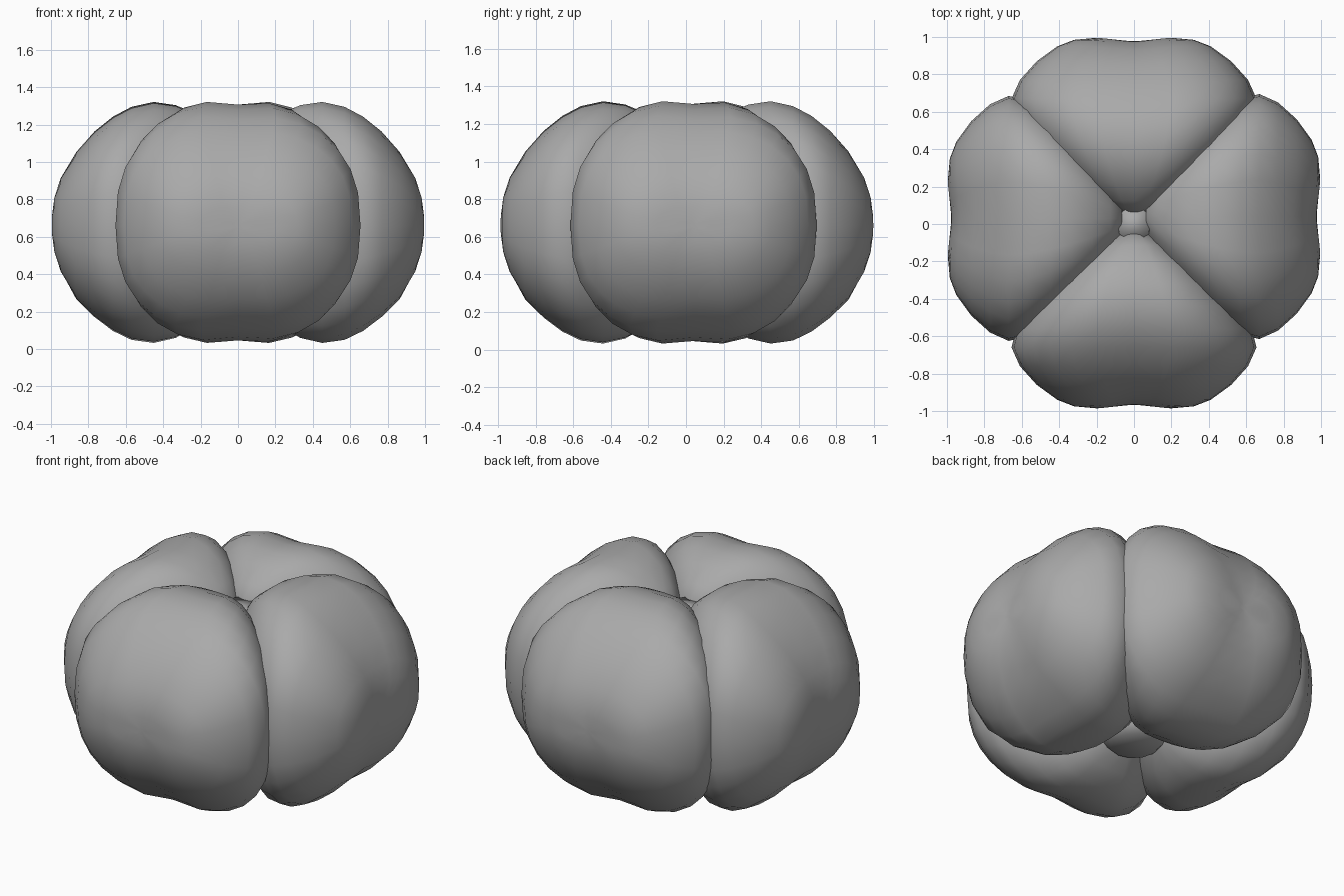
import bpy, bmesh, math

cube = bpy.data.objects.get("Cube")
if cube:
    bpy.data.objects.remove(cube, do_unlink=True)

grey = bpy.data.materials.new("plain grey")
grey.use_nodes = True
colour = (0.4, 0.4, 0.4, 1)
grey.diffuse_color = colour
grey.node_tree.nodes["Principled BSDF"].inputs["Base Color"].default_value = colour

SIDES = 28
MID = 0.66
# Cross-sections of a lobe going outward: distance, half width, top, bottom
SECTIONS = [
    (0.06, 0.10, 1.11, 0.32), (0.12, 0.22, 1.19, 0.21), (0.22, 0.35, 1.28, 0.10),
    (0.33, 0.46, 1.33, 0.035), (0.45, 0.56, 1.345, 0.01), (0.57, 0.63, 1.315, 0.03),
    (0.67, 0.655, 1.26, 0.08), (0.77, 0.61, 1.18, 0.155), (0.87, 0.52, 1.07, 0.25),
    (0.95, 0.41, 0.94, 0.39), (0.985, 0.32, 0.84, 0.49), (1.0, 0.20, 0.76, 0.57),
    (1.002, 0.03, 0.68, 0.64),
]


def power(value, exponent):
    return math.copysign(abs(value) ** exponent, value)


def finish(bm, name):
    bmesh.ops.recalc_face_normals(bm, faces=bm.faces)
    mesh = bpy.data.meshes.new(name)
    bm.to_mesh(mesh)
    bm.free()
    for face in mesh.polygons:
        face.use_smooth = True
    mesh.materials.append(grey)
    obj = bpy.data.objects.new(name, mesh)
    bpy.context.collection.objects.link(obj)
    return obj


def loft(bm, rings):
    for a, b in zip(rings, rings[1:]):
        for i in range(len(a)):
            j = (i + 1) % len(a)
            bm.faces.new((a[i], a[j], b[j], b[i]))
    bm.faces.new(rings[0])
    bm.faces.new(rings[-1])


def lobe(name, angle, shift_x, shift_y):
    """Rounded wedge with a shallow groove down its middle."""
    bm = bmesh.new()
    rings = []
    for dist, half, top, bottom in SECTIONS:
        ring = []
        for i in range(SIDES):
            a = math.tau * i / SIDES
            x = half * power(math.cos(a), 0.8)
            s = power(math.sin(a), 0.8)
            z = s * ((top - MID) if s > 0 else (MID - bottom))
            # The groove fades out toward the centre of the body
            groove = 0.05 * math.exp(-(x / 0.15) ** 2) * min(1, dist / 0.4)
            k = 1 - groove
            lean = 1 - 0.03 * (x + 0.2)
            y = 0.5 + (dist - 0.5) * k
            ring.append(bm.verts.new((x * k, -y, MID + z * k * lean)))
        rings.append(ring)
    loft(bm, rings)
    obj = finish(bm, name)
    obj.rotation_euler.z = angle
    obj.location = (shift_x, shift_y, 0)
    return obj


# Four lobes around the middle
lobe("front_lobe", 0, 0, 0.01)
lobe("left_lobe", math.pi / 2, 0, 0.04)
lobe("back_lobe", math.pi, 0, 0)
lobe("right_lobe", -math.pi / 2, 0, 0.03)

# Core that closes the dimples above and below
bm = bmesh.new()
core_rings = []
for radius, z in ((0.14, 0.18), (0.2, 0.24), (0.2, 0.5), (0.1, 1.0), (0.09, 1.1)):
    core_rings.append([
        bm.verts.new((radius * math.cos(math.tau * i / 12),
                      radius * math.sin(math.tau * i / 12), z))
        for i in range(12)])
loft(bm, core_rings)
finish(bm, "core")
